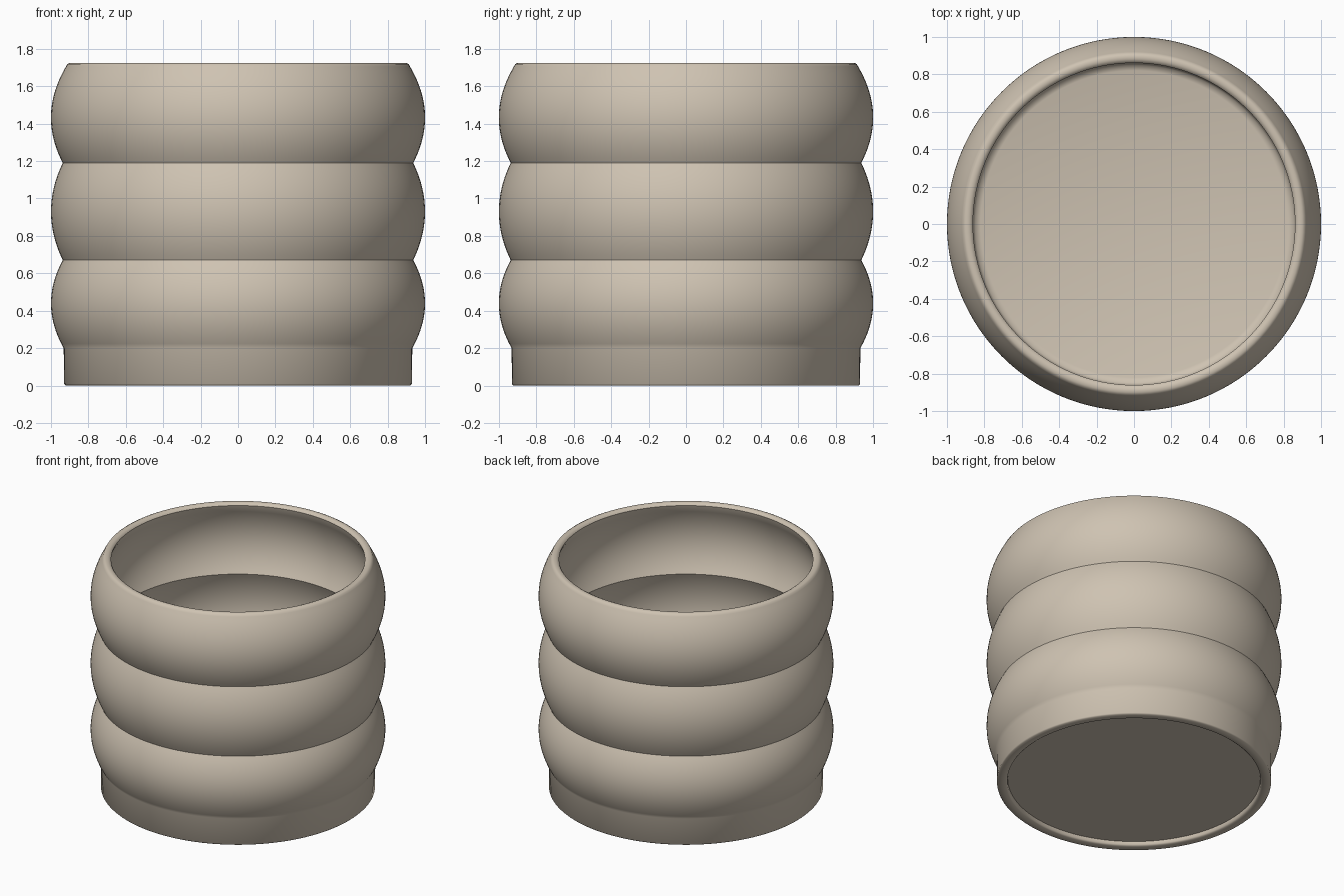
import bpy, bmesh, math

if "Cube" in bpy.data.objects:
    bpy.data.objects.remove(bpy.data.objects["Cube"], do_unlink=True)

SEGMENTS = 128
WALL = 0.065
VALLEYS = [0.20, 0.67, 1.19, 1.705]   # heights where the bulges meet
VALLEY_R = [0.932, 0.937, 0.937, 0.92]

clay = bpy.data.materials.new("warm beige clay")
clay.use_nodes = True
colour = (0.62, 0.545, 0.445, 1)
clay.diffuse_color = colour
clay.node_tree.nodes["Principled BSDF"].inputs["Base Color"].default_value = colour


def bulge(i, inset, steps=20):
    """Points of one bulge in (radius, height), bottom to top."""
    z0, z1, r0, r1 = VALLEYS[i], VALLEYS[i + 1], VALLEY_R[i], VALLEY_R[i + 1]
    points = []
    for s in range(steps + 1):
        t = s / steps
        base = r0 + (r1 - r0) * t
        swell = (1 - (r0 + r1) / 2) * 4 * t * (1 - t)
        points.append((base + swell - inset, z0 + (z1 - z0) * t))
    return points


def wall(inset):
    """Stacked bulges with the shared valley points joined."""
    points = []
    for i in range(3):
        points += bulge(i, inset)[(1 if i else 0):]
    return points


def lathe(name, profile):
    """Revolve a closed profile whose ends lie on the axis."""
    bm = bmesh.new()
    rings = []
    for r, z in profile:
        rings.append([bm.verts.new((r * math.cos(a), r * math.sin(a), z))
                      for a in (math.tau * k / SEGMENTS for k in range(SEGMENTS))])
    for low, high in zip(rings, rings[1:]):
        for k in range(SEGMENTS):
            n = (k + 1) % SEGMENTS
            bm.faces.new((low[k], low[n], high[n], high[k]))
    # flat underside and inner floor
    bm.faces.new(rings[0][::-1])
    bm.faces.new(rings[-1])
    bmesh.ops.recalc_face_normals(bm, faces=bm.faces)
    mesh = bpy.data.meshes.new(name)
    bm.to_mesh(mesh)
    bm.free()
    obj = bpy.data.objects.new(name, mesh)
    bpy.context.collection.objects.link(obj)
    mesh.materials.append(clay)
    bpy.ops.object.select_all(action='DESELECT')
    obj.select_set(True)
    bpy.context.view_layer.objects.active = obj
    bpy.ops.object.shade_smooth_by_angle(angle=math.radians(50))
    return obj


# foot ring with a shallow recess underneath
foot = [(0.857, 0.03), (0.86, 0.008), (0.87, 0), (0.922, 0), (0.93, 0.008)]
# rounded lip
lip = [(0.913, 1.718), (0.90, 1.725), (0.882, 1.725), (0.868, 1.718), (0.861, 1.708)]
# inner wall and floor
inner = wall(WALL)[::-1][1:]
floor = [(0.862, 0.11), (0.85, 0.08), (0.82, 0.07)]

lathe("ribbed_planter_pot", foot + wall(0) + lip + inner + floor)
